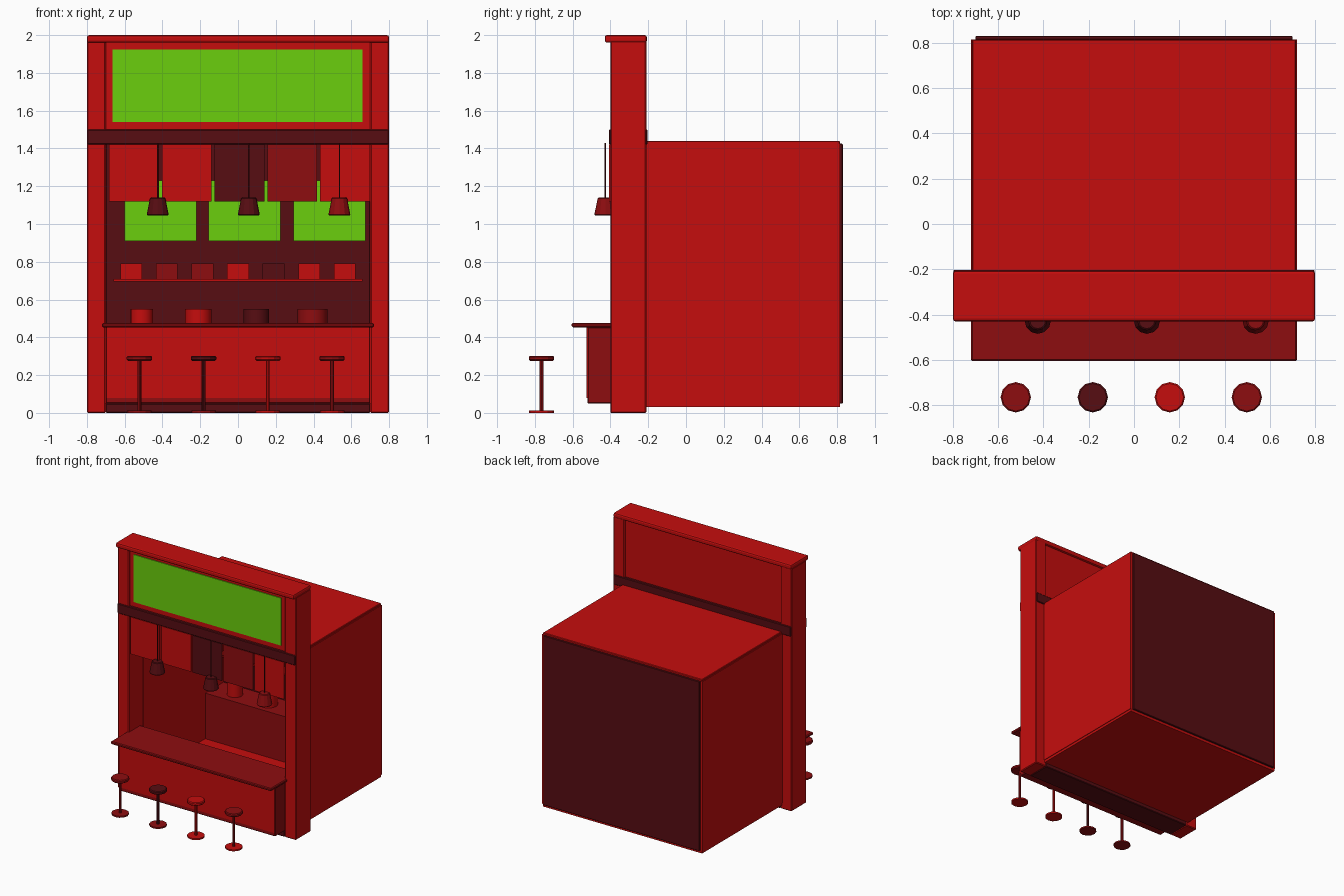
import bpy

cube = bpy.data.objects.get("Cube")
if cube:
    bpy.data.objects.remove(cube, do_unlink=True)


def material(name, rgb):
    mat = bpy.data.materials.new(name)
    mat.use_nodes = True
    mat.diffuse_color = (*rgb, 1)
    mat.node_tree.nodes["Principled BSDF"].inputs["Base Color"].default_value = (*rgb, 1)
    return mat


RED = material("bright red", (0.56, 0.004, 0.004))
MID = material("deep red", (0.27, 0.004, 0.005))
DARK = material("maroon", (0.095, 0.004, 0.006))
GREEN = material("lime green", (0.145, 0.62, 0.004))


def box(name, x, y, z, mat, bevel=0.0, segments=1):
    """Box from (low, high) ranges on each axis."""
    bpy.ops.mesh.primitive_cube_add(size=1, location=[sum(r) / 2 for r in (x, y, z)])
    ob = bpy.context.object
    ob.name = name
    ob.scale = [r[1] - r[0] for r in (x, y, z)]
    bpy.ops.object.transform_apply(location=False, rotation=False, scale=True)
    ob.data.materials.append(mat)
    if bevel:
        mod = ob.modifiers.new("soft edges", "BEVEL")
        mod.width = bevel
        mod.segments = segments
    return ob


def round_part(name, x, y, z, r_low, r_high, mat, sides=12, bevel=0.0):
    """Upright cylinder or cone between two heights."""
    bpy.ops.mesh.primitive_cone_add(vertices=sides, radius1=r_low, radius2=r_high,
                                    depth=z[1] - z[0], location=(x, y, sum(z) / 2))
    ob = bpy.context.object
    ob.name = name
    ob.data.materials.append(mat)
    if bevel:
        ob.modifiers.new("soft edges", "BEVEL").width = bevel
    bpy.ops.object.shade_smooth_by_angle(angle=0.45)
    return ob


def wide(half):
    return (-half, half)


# Front frame: posts, top beam and lintel band
for side, a, b in (("left", 0.70, 0.80), ("right", -0.80, -0.70)):
    box(f"{side}_post", (a, b), (-0.40, -0.21), (0, 1.97), RED, 0.006)
box("top_beam", wide(0.80), (-0.43, -0.207), (1.96, 2.0), RED, 0.012, 2)
box("lintel_band", wide(0.798), (-0.408, -0.203), (1.42, 1.50), DARK, 0.005)
box("threshold", wide(0.70), (-0.40, -0.21), (0, 0.05), DARK, 0.005)

# Sign above the opening
box("sign_panel", wide(0.70), (-0.385, -0.225), (1.50, 1.96), RED)
box("sign_face", (-0.665, 0.66), (-0.392, -0.385), (1.54, 1.925), GREEN)

# Room shell
box("floor", wide(0.715), (-0.21, 0.815), (0.03, 0.05), RED)
box("roof", wide(0.715), (-0.21, 0.815), (1.42, 1.44), RED, 0.004)
box("left_wall", (0.70, 0.72), (-0.21, 0.815), (0.05, 1.425), RED)
box("right_wall", (-0.72, -0.70), (-0.21, 0.815), (0.05, 1.425), RED)
box("back_wall", wide(0.70), (0.813, 0.83), (0.05, 1.425), DARK, 0.003)

# Serving counter
box("counter_body", wide(0.70), (-0.522, -0.30), (0.05, 0.455), MID, 0.005)
box("counter_front", wide(0.697), (-0.527, -0.520), (0.08, 0.453), RED)
box("counter_top", wide(0.72), (-0.605, -0.25), (0.453, 0.476), MID, 0.006)

# Back counter with pots
box("back_counter", wide(0.70), (0.58, 0.813), (0.05, 0.42), MID)
for i, (x, r, mat) in enumerate(((-0.51, 0.06, RED), (-0.21, 0.07, RED),
                                 (0.097, 0.067, DARK), (0.395, 0.08, MID))):
    round_part(f"pot_{i + 1}", x, 0.69, (0.42, 0.55), r, r, mat, 16)

# Wall shelf with small jars
box("wall_shelf", wide(0.66), (0.68, 0.813), (0.695, 0.71), RED)
for i, mat in enumerate((RED, MID, MID, RED, DARK, RED, RED)):
    x = (i - 3) * 0.188
    box(f"shelf_jar_{i + 1}", (x - 0.057, x + 0.057), (0.70, 0.80), (0.71, 0.79), mat)

# Menu boards on the back wall
for i, x in enumerate((-0.41, 0.035, 0.485)):
    box(f"menu_board_{i + 1}", (x - 0.19, x + 0.19), (0.804, 0.813), (0.91, 1.23), GREEN)

# Hanging curtain panels
for i, mat in enumerate((RED, RED, DARK, MID, RED)):
    x = -0.55 + i * 0.279
    box(f"curtain_{i + 1}", (x - 0.132, x + 0.132), (-0.407, -0.400), (1.12, 1.42), mat)

# Pendant lamps
for i, (x, mat) in enumerate(((-0.425, DARK), (0.057, DARK), (0.537, MID))):
    round_part(f"lamp_cord_{i + 1}", x, -0.427, (1.13, 1.43), 0.004, 0.004, DARK, 6)
    round_part(f"lamp_shade_{i + 1}", x, -0.427, (1.045, 1.14), 0.059, 0.040, mat, 12, 0.005)

# Stools
for i, (mat, foot) in enumerate(((MID, MID), (DARK, MID), (RED, RED), (MID, RED))):
    x = -0.522 + i * 0.34
    round_part(f"stool_base_{i + 1}", x, -0.765, (0, 0.012), 0.065, 0.065, foot)
    round_part(f"stool_pole_{i + 1}", x, -0.765, (0.01, 0.28), 0.010, 0.010, mat, 8)
    round_part(f"stool_seat_{i + 1}", x, -0.765, (0.276, 0.302), 0.067, 0.067, mat, 12, 0.006)
